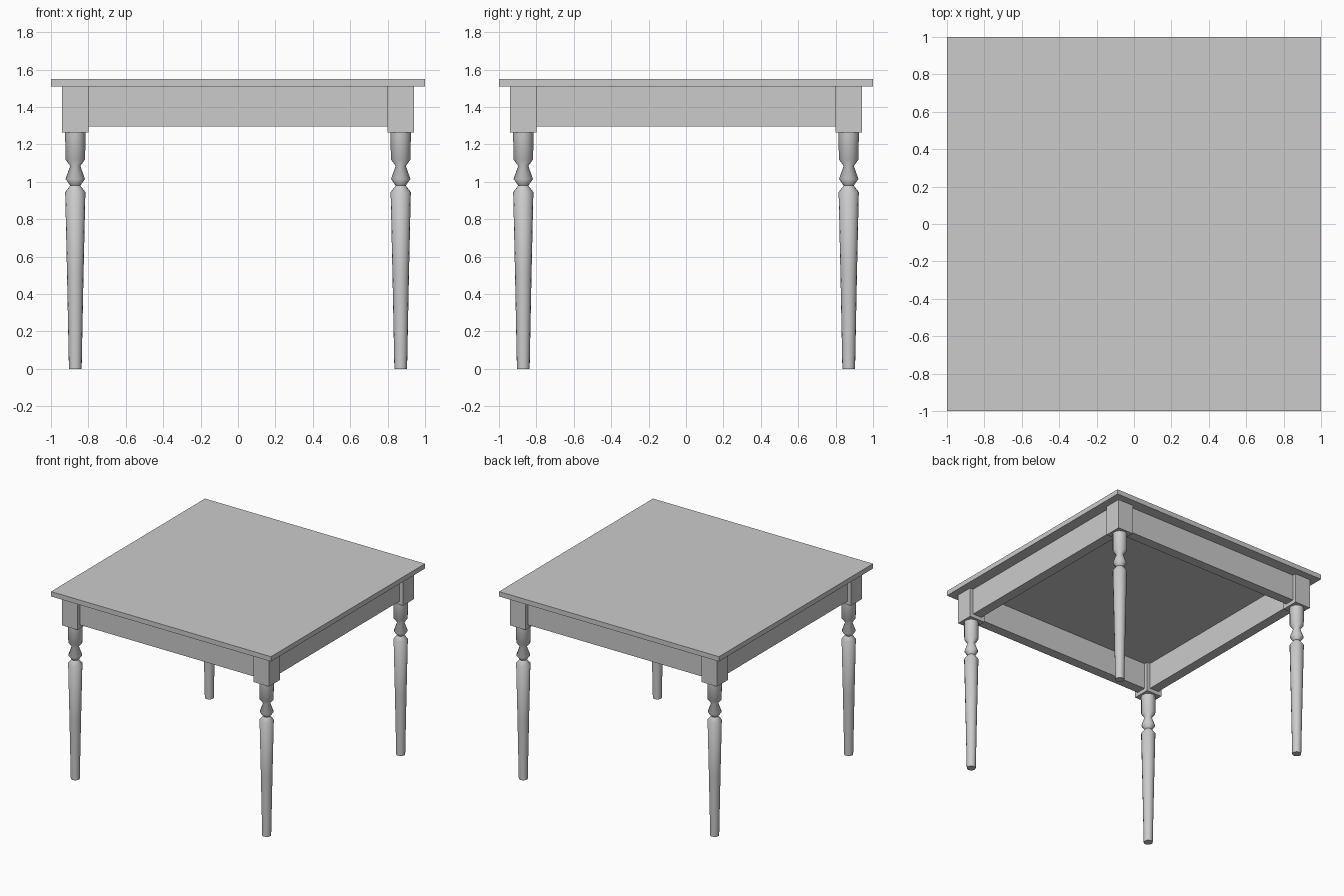
import bpy, bmesh, math

if "Cube" in bpy.data.objects:
    bpy.data.objects.remove(bpy.data.objects["Cube"])

SIDES = 16
LEG = 0.87          # leg centre distance from the middle
PROFILE = [(0.034, 0.0), (0.044, 0.5), (0.054, 0.945), (0.027, 0.98),
           (0.052, 1.015), (0.027, 1.085), (0.053, 1.12), (0.054, 1.27)]


def finish(name, bm):
    mesh = bpy.data.meshes.new(name)
    bmesh.ops.recalc_face_normals(bm, faces=bm.faces)
    bm.to_mesh(mesh)
    bm.free()
    obj = bpy.data.objects.new(name, mesh)
    bpy.context.collection.objects.link(obj)
    return obj


def box(name, lo, hi):
    bm = bmesh.new()
    bmesh.ops.create_cube(bm, size=1)
    for v in bm.verts:
        v.co = [(a + b) / 2 + c * (b - a) for a, b, c in zip(lo, hi, v.co)]
    return finish(name, bm)


def turned(name, x, y):
    bm = bmesh.new()
    rings = []
    for r, z in PROFILE:
        rings.append([bm.verts.new((x + r * math.cos(2 * math.pi * i / SIDES),
                                    y + r * math.sin(2 * math.pi * i / SIDES), z))
                      for i in range(SIDES)])
    for a, b in zip(rings, rings[1:]):
        for i in range(SIDES):
            j = (i + 1) % SIDES
            bm.faces.new((a[i], a[j], b[j], b[i]))
    bm.faces.new(rings[0])
    bm.faces.new(rings[-1])
    obj = finish(name, bm)
    bpy.ops.object.select_all(action='DESELECT')
    obj.select_set(True)
    bpy.context.view_layer.objects.active = obj
    bpy.ops.object.shade_smooth_by_angle(angle=math.radians(60))


# Table top
box("table_top", (-1, -1, 1.51), (1, 1, 1.55))

# Turned legs with square blocks at the corners
for sy, end in ((-1, "front"), (1, "back")):
    for sx, side in ((-1, "left"), (1, "right")):
        x, y = sx * LEG, sy * LEG
        turned(f"{end}_{side}_leg", x, y)
        box(f"{end}_{side}_leg_block", (x - 0.07, y - 0.07, 1.265), (x + 0.07, y + 0.07, 1.51))

# Aprons between the blocks, set slightly back
for s, fb, lr in ((-1, "front", "left"), (1, "back", "right")):
    a, b = sorted((s * 0.83, s * 0.91))
    box(f"{fb}_apron", (-0.80, a, 1.295), (0.80, b, 1.51))
    box(f"{lr}_apron", (a, -0.80, 1.295), (b, 0.80, 1.51))
